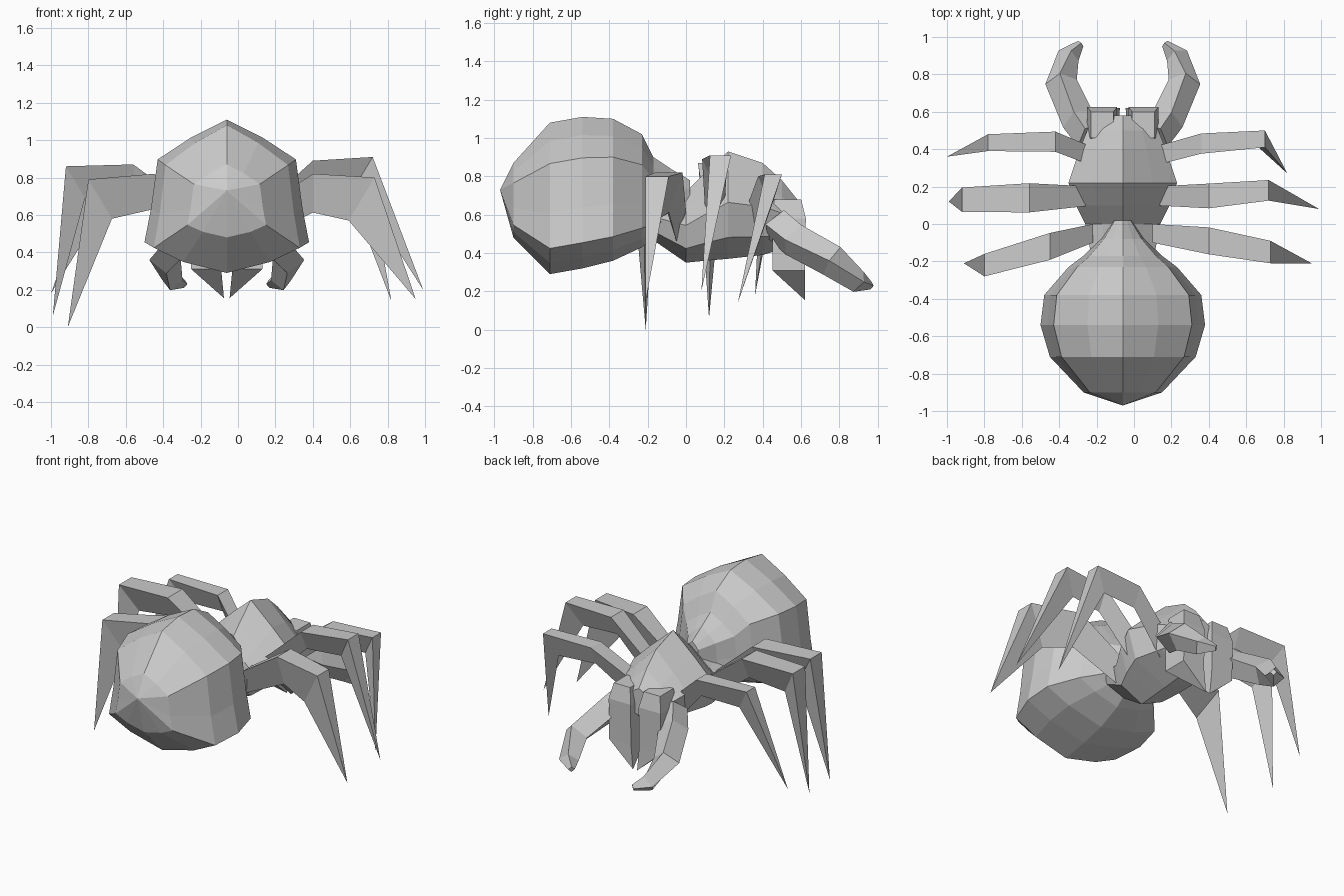
import bpy, bmesh
from mathutils import Vector

if "Cube" in bpy.data.objects:
    bpy.data.objects.remove(bpy.data.objects["Cube"])

CX = -0.06  # body mid-line


def loft(name, rings):
    """Skin a list of closed rings (single-point rings make a tip)."""
    bm = bmesh.new()
    loops = [[bm.verts.new(p) for p in r] for r in rings]
    for a, b in zip(loops, loops[1:]):
        n = max(len(a), len(b))
        for i in range(n):
            j = (i + 1) % n
            if len(a) == 1:
                bm.faces.new((a[0], b[i], b[j]))
            elif len(b) == 1:
                bm.faces.new((a[i], a[j], b[0]))
            else:
                bm.faces.new((a[i], a[j], b[j], b[i]))
    for end in (loops[0], loops[-1]):
        if len(end) > 2:
            bm.faces.new(end)
    bmesh.ops.recalc_face_normals(bm, faces=bm.faces)
    me = bpy.data.meshes.new(name)
    bm.to_mesh(me)
    bm.free()
    ob = bpy.data.objects.new(name, me)
    bpy.context.collection.objects.link(ob)
    return ob


def body(name, profile, stations):
    """Loft a mirrored half profile through (y, half width, top, bottom)."""
    full = profile + [(-x, z) for x, z in reversed(profile[1:-1])]
    rings = []
    for y, w, top, bot in stations:
        if w == 0:
            rings.append([(CX, y, top)])
        else:
            m, h = (top + bot) / 2, (top - bot) / 2
            rings.append([(CX + x * w, y, m + z * h) for x, z in full])
    return loft(name, rings)


# Abdomen
body("abdomen",
     [(0, 1), (.43, .76), (.84, .46), (.92, -.2), (1, -.66), (.6, -.85), (0, -1)],
     [(-.97, 0, .73, .73), (-.90, .21, .87, .48), (-.71, .39, 1.08, .29),
      (-.54, .44, 1.11, .32), (-.38, .42, 1.10, .36), (-.23, .29, 1.02, .43),
      (-.17, .21, .90, .48), (-.08, .12, .84, .52), (.02, .05, .78, .6)])

# Head and thorax
body("thorax",
     [(0, 1), (.55, .5), (1, .05), (.8, -.6), (0, -1)],
     [(-.16, .17, .70, .46), (.0, .20, .72, .35), (.10, .25, .82, .36),
      (.22, .29, .93, .37), (.40, .23, .87, .39), (.50, .19, .78, .42),
      (.58, .14, .68, .50)])

# Jaws and feelers, one per side
for s, side in ((1, "right"), (-1, "left")):
    def box_ring(x0, x1, y0, y1, z):
        return [(CX + s * x, y, z) for x, y in ((x0, y0), (x1, y0), (x1, y1), (x0, y1))]
    loft("jaw_" + side, [box_ring(.05, .17, .46, .60, .68),
                         box_ring(.03, .19, .45, .625, .58),
                         box_ring(.03, .19, .45, .62, .31),
                         [(CX + s * .015, .62, .155)]])
    path = [((.17, .47, .55), .09), ((.24, .56, .47), .09),
            ((.33, .76, .36), .085), ((.29, .90, .25), .06), ((.225, .965, .23), .02)]
    rings = []
    for i, (p, r) in enumerate(path):
        t = Vector(path[min(i + 1, 4)][0]) - Vector(path[max(i - 1, 0)][0])
        t.normalize()
        u = t.cross(Vector((0, 0, 1))).normalized()
        v = u.cross(t)
        c = Vector(p)
        ring = [c + u * r, c + v * r, c - u * r, c - v * r]
        rings.append([(CX + s * q.x, q.y, q.z) for q in ring])
    loft("feeler_" + side, rings)


# Legs: hip y, thigh top, knee, foot, half width, depth
def tri(x, y, z, w, dx, h, dy=0):
    return [(x, y - w, z), (x - dy, y + w, z), (x - dx, y, z - h)]


legs = {
    "right_leg_front": (.36, (.36, .43, .80), (.70, .455, .81), (.82, .27, .14), .045, .14),
    "right_leg_middle": (.15, (.40, .15, .89), (.72, .18, .91), (.99, .08, .20), .055, .15),
    "right_leg_rear": (-.05, (.40, -.09, .82), (.73, -.15, .80), (.95, -.21, .15), .06, .23),
    "left_leg_front": (.36, (-.42, .44, .80), (-.78, .435, .81), (-1.0, .36, .18), .045, .14),
    "left_leg_middle": (.15, (-.56, .14, .87), (-.92, .13, .86), (-.99, .12, .06), .065, .17),
    "left_leg_rear": (-.05, (-.45, -.12, .82), (-.80, -.22, .79), (-.91, -.21, .0), .06, .21),
}
for name, (hy, thigh, knee, foot, w, h) in legs.items():
    s = 1 if foot[0] > 0 else -1
    loft(name, [tri(CX + s * .16, hy, .62, .05, 0, .16),
                tri(*thigh, w * 1.2, 0, h * .9),
                tri(*knee, w, s * .6 * h, h),
                [foot]])
